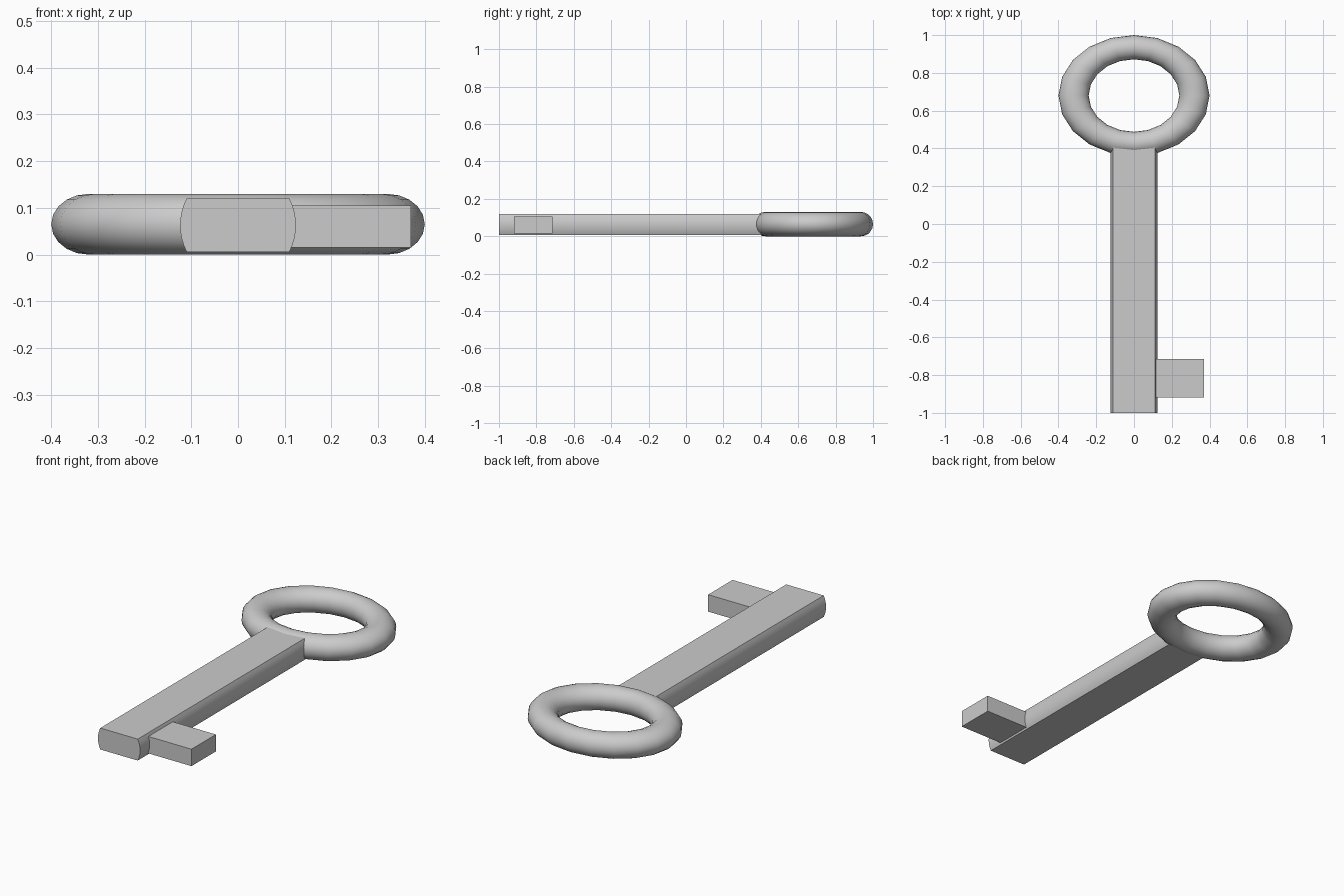
import bpy, bmesh, math

if "Cube" in bpy.data.objects:
    bpy.data.objects.remove(bpy.data.objects["Cube"])


def smooth(obj, degrees):
    bpy.context.view_layer.objects.active = obj
    for o in bpy.context.selected_objects:
        o.select_set(False)
    obj.select_set(True)
    bpy.ops.object.shade_smooth_by_angle(angle=math.radians(degrees))


# Oval ring handle: a torus flattened in y and z
bpy.ops.mesh.primitive_torus_add(major_radius=0.32, minor_radius=0.08,
                                 major_segments=20, minor_segments=20,
                                 location=(0, 0.68, 0.065))
handle = bpy.context.object
handle.name = "ring_handle"
handle.scale = (1, 0.8, 0.8125)
bpy.ops.object.transform_apply(location=False, rotation=False, scale=True)
smooth(handle, 60)

# Shaft: round rod with the top and bottom planed flat
R, HALF, ZC = 0.124, 0.057, 0.063
Y0, Y1, STEPS = -1.0, 0.41, 8
a = math.asin(HALF / R)
angles = [-a + 2 * a * i / STEPS for i in range(STEPS + 1)]
angles += [t + math.pi for t in angles]
bm = bmesh.new()
ring = [bm.verts.new((R * math.cos(t), Y0, ZC + R * math.sin(t))) for t in angles]
face = bm.faces.new(ring)
ext = bmesh.ops.extrude_face_region(bm, geom=[face], use_keep_orig=True)
bmesh.ops.translate(bm, vec=(0, Y1 - Y0, 0),
                    verts=[g for g in ext["geom"] if isinstance(g, bmesh.types.BMVert)])
bmesh.ops.recalc_face_normals(bm, faces=bm.faces)
mesh = bpy.data.meshes.new("shaft")
bm.to_mesh(mesh)
bm.free()
shaft = bpy.data.objects.new("shaft", mesh)
bpy.context.collection.objects.link(shaft)
smooth(shaft, 30)

# Square bit projecting from the side of the shaft tip
bpy.ops.mesh.primitive_cube_add(size=1, location=(0.235, -0.817, 0.06))
bit = bpy.context.object
bit.name = "bit"
bit.scale = (0.27, 0.205, 0.09)
bpy.ops.object.transform_apply(location=False, rotation=False, scale=True)
